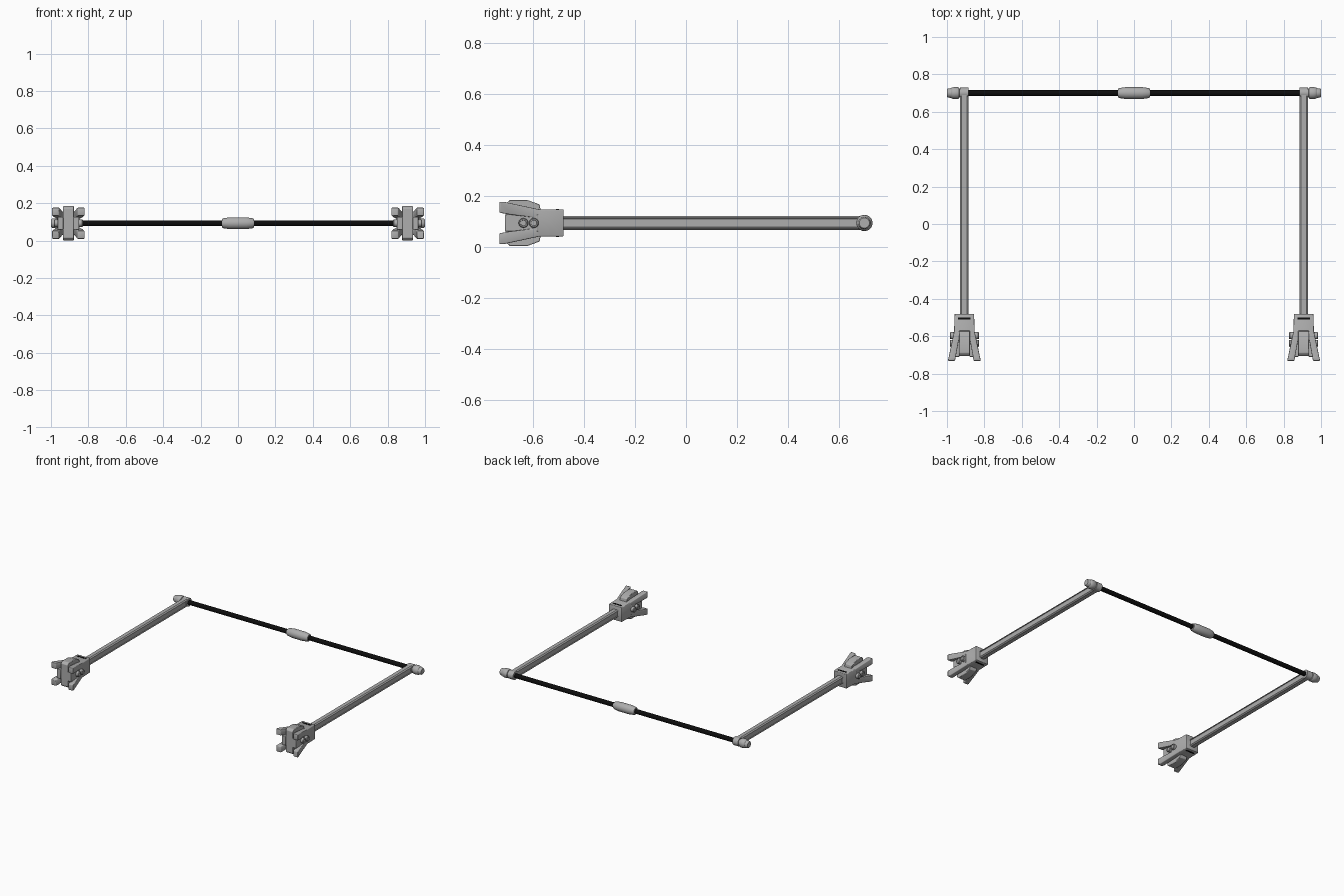
import bpy, bmesh, math
from mathutils import Vector

if "Cube" in bpy.data.objects:
    bpy.data.objects.remove(bpy.data.objects["Cube"])

ZC = 0.093      # height of the bar axis
XC = 0.907      # side offset of each arm


def material(name, v):
    m = bpy.data.materials.new(name)
    m.diffuse_color = (v, v, v, 1)
    m.use_nodes = True
    m.node_tree.nodes["Principled BSDF"].inputs["Base Color"].default_value = m.diffuse_color
    return m


GREY = material("satin grey", 0.42)
BLACK = material("black", 0.004)


def finish(name, bm, mat, bevel=0.0, smooth=True):
    bmesh.ops.recalc_face_normals(bm, faces=bm.faces)
    me = bpy.data.meshes.new(name)
    bm.to_mesh(me)
    bm.free()
    me.materials.append(mat)
    ob = bpy.data.objects.new(name, me)
    bpy.context.collection.objects.link(ob)
    bpy.ops.object.select_all(action='DESELECT')
    ob.select_set(True)
    bpy.context.view_layer.objects.active = ob
    if bevel:
        b = ob.modifiers.new("bevel", 'BEVEL')
        b.width, b.segments, b.limit_method = bevel, 2, 'ANGLE'
    if smooth:
        bpy.ops.object.shade_smooth_by_angle(angle=math.radians(32))
    return ob


def prism(name, pts, axis, lo, hi, mat=GREY, bevel=0.0, dx=0.0):
    """Extrude a 2D outline along an axis: x takes (y,z), y takes (x,z), z takes (x,y)."""
    place = {'x': lambda a, b, t: (t + dx, a, b),
             'y': lambda a, b, t: (a + dx, t, b),
             'z': lambda a, b, t: (a + dx, b, t)}[axis]
    bm = bmesh.new()
    f = bm.faces.new([bm.verts.new(place(a, b, lo)) for a, b in pts])
    r = bmesh.ops.extrude_face_region(bm, geom=[f])
    move = Vector(place(0, 0, hi)) - Vector(place(0, 0, lo))
    bmesh.ops.translate(bm, vec=move, verts=[v for v in r['geom'] if isinstance(v, bmesh.types.BMVert)])
    return finish(name, bm, mat, bevel)


def lathe_x(name, prof, y, z, mat=GREY, n=24):
    """Revolve (x, radius) pairs around a line parallel to x."""
    bm = bmesh.new()
    rings = [[bm.verts.new((x, y + r * math.cos(math.tau * i / n), z + r * math.sin(math.tau * i / n)))
              for i in range(n)] for x, r in prof]
    for a, b in zip(rings, rings[1:]):
        for i in range(n):
            bm.faces.new((a[i], a[(i + 1) % n], b[(i + 1) % n], b[i]))
    bm.faces.new(rings[0])
    bm.faces.new(rings[-1])
    return finish(name, bm, mat)


def mirror_outline(half):
    """Complete an outline that is symmetric about its first coordinate."""
    return half + [(-a, b) for a, b in reversed(half)]


def flip_z(half):
    """Complete a (y, z offset) outline symmetric about the bar axis."""
    return [(y, ZC + z) for y, z in half] + [(y, ZC - z) for y, z in reversed(half)]


# Cross rod with its central grip
lathe_x("cross_rod", [(-0.93, 0.016), (0.93, 0.016)], 0.7, ZC, BLACK)
lathe_x("centre_grip", [(-0.086, 0.018), (-0.085, 0.023), (-0.078, 0.027), (-0.055, 0.03), (-0.045, 0.032),
                        (0.045, 0.032), (0.055, 0.03), (0.078, 0.027), (0.085, 0.023), (0.086, 0.018)], 0.7, ZC)

for s, side in ((-1, "left"), (1, "right")):
    cx = s * XC

    # Long arm with a shallow channel down each side
    half = [(0.014, 0.0275), (0.022, 0.021), (0.022, 0.017), (0.017, 0.016),
            (0.017, -0.016), (0.022, -0.017), (0.022, -0.021), (0.014, -0.0275)]
    prism(side + "_arm", [(a, ZC + b) for a, b in mirror_outline(half)], 'y', -0.52, 0.695, dx=cx)
    lathe_x(side + "_arm_eye", [(cx - 0.022, 0.03), (cx + 0.022, 0.03)], 0.7, ZC)
    lathe_x(side + "_end_knob", [(s * 0.927, 0.024), (s * 0.934, 0.024), (s * 0.936, 0.029), (s * 0.942, 0.032),
                                 (s * 0.962, 0.032), (s * 0.975, 0.029), (s * 0.978, 0.026),
                                 (s * 0.995, 0.024), (s * 1.0, 0.02)], 0.7, ZC)

    # Forked clamp body: flared plan cut to the stepped side outline
    plan = mirror_outline([(0.052, -0.48), (0.055, -0.575), (0.088, -0.732), (0.05, -0.732), (0.03, -0.62)])
    body = prism(side + "_clamp_body", plan, 'z', 0.0, 0.19, dx=cx)
    outline = flip_z([(-0.60, 0.022), (-0.69, 0.033), (-0.735, 0.041), (-0.735, 0.083),
                      (-0.715, 0.083), (-0.575, 0.053), (-0.475, 0.053)])
    cutter = prism("clamp_cutter", outline, 'x', -0.15, 0.15, dx=cx)
    cutter.hide_render = True
    mod = body.modifiers.new("side outline", 'BOOLEAN')
    mod.operation, mod.object, mod.solver = 'INTERSECT', cutter, 'EXACT'
    bpy.context.view_layer.objects.active = body
    bpy.ops.object.modifier_apply(modifier=mod.name)
    bpy.data.objects.remove(cutter)
    bev = body.modifiers.new("bevel", 'BEVEL')
    bev.width, bev.segments, bev.limit_method = 0.004, 2, 'ANGLE'

    # Tall jaw pad between the fork fingers
    pad = flip_z([(-0.705, 0.078), (-0.69, 0.091), (-0.625, 0.091), (-0.575, 0.073), (-0.57, 0.05)])
    prism(side + "_jaw_pad", pad, 'x', -0.029, 0.029, bevel=0.003, dx=cx)

    for t, where in ((-1, "left"), (1, "right")):
        # Upright cheek between upper and lower fingers
        cheek = flip_z([(-0.71, 0.034), (-0.58, 0.034)])
        lo, hi = sorted((t * 0.027, t * 0.058))
        prism(side + "_cheek_" + where, cheek, 'x', lo, hi, bevel=0.003, dx=cx)
        # Pair of round bolts
        for k, y in enumerate((-0.638, -0.597)):
            lathe_x(f"{side}_bolt_{where}_{k}",
                    [(cx + t * 0.045, 0.019), (cx + t * 0.074, 0.019), (cx + t * 0.078, 0.016),
                     (cx + t * 0.078, 0.012), (cx + t * 0.075, 0.011)], y, ZC, n=20)

    # Dark slots on the top and bottom of the collar
    for u, where in ((1, "top"), (-1, "bottom")):
        slot = [(-0.034, -0.511), (0.034, -0.511), (0.034, -0.499), (-0.034, -0.499)]
        z = ZC + u * 0.053
        prism(f"{side}_slot_{where}", slot, 'z', z - 0.002, z + 0.002, BLACK, dx=cx)
